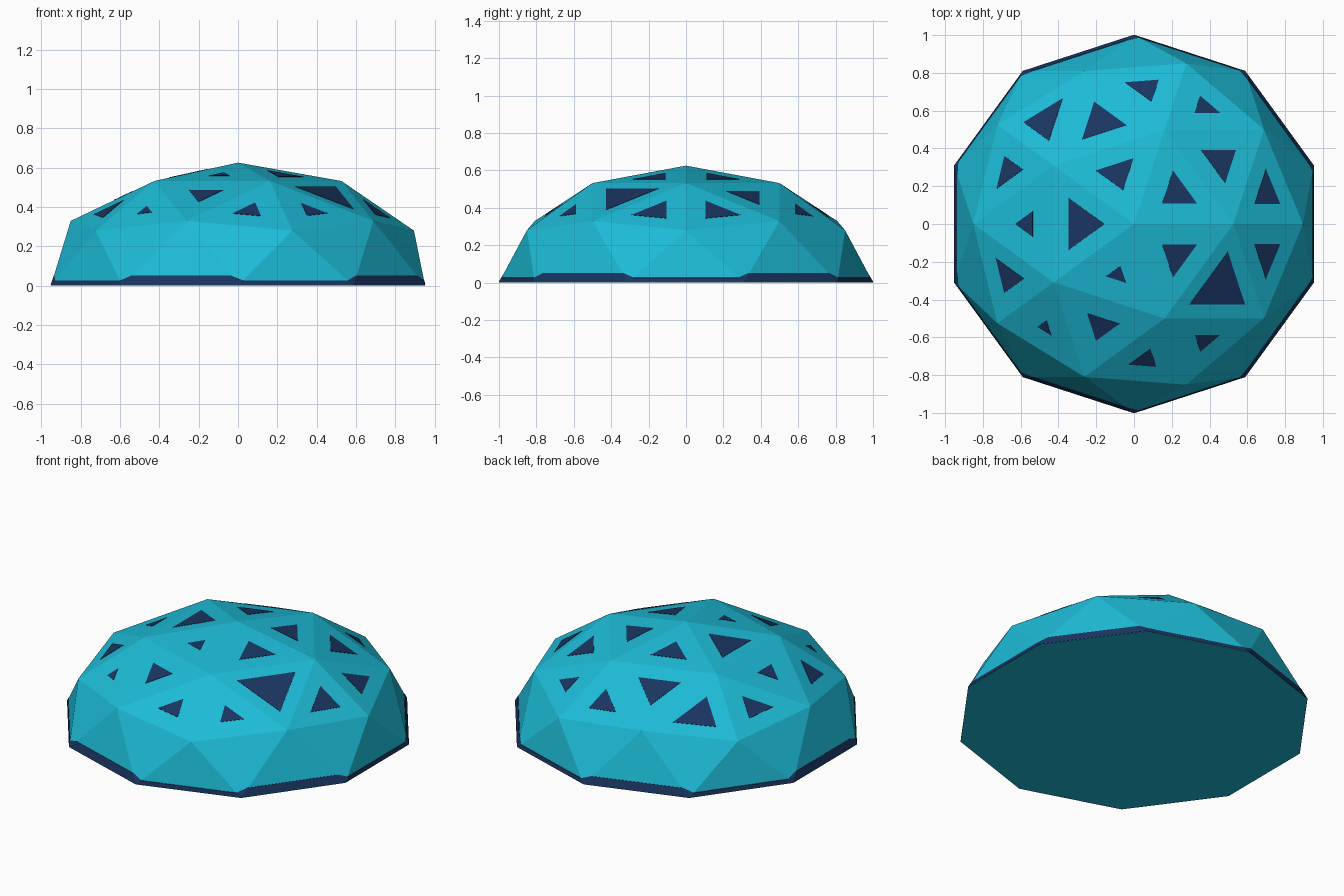
import bpy, bmesh, math
from mathutils import Vector

if "Cube" in bpy.data.objects:
    bpy.data.objects.remove(bpy.data.objects["Cube"])

HEIGHT = 0.625


def material(name, color):
    m = bpy.data.materials.new(name)
    m.diffuse_color = color
    m.use_nodes = True
    m.node_tree.nodes["Principled BSDF"].inputs["Base Color"].default_value = m.diffuse_color
    return m


teal = material("teal_shell", (0.012, 0.50, 0.68, 1))
navy = material("navy_trim", (0.010, 0.036, 0.12, 1))


def add_object(name, bm, mat):
    bmesh.ops.recalc_face_normals(bm, faces=bm.faces)
    mesh = bpy.data.meshes.new(name)
    bm.to_mesh(mesh)
    bm.free()
    mesh.materials.append(mat)
    obj = bpy.data.objects.new(name, mesh)
    bpy.context.collection.objects.link(obj)
    return obj


def polar(r, degrees, z):
    a = math.radians(degrees)
    return Vector((r * math.cos(a), r * math.sin(a), z * HEIGHT))


# Shell: upper half of a faceted sphere, flattened and closed below
bpy.ops.mesh.primitive_ico_sphere_add(subdivisions=2, radius=1)
source = bpy.context.object
bm = bmesh.new()
bm.from_mesh(source.data)
source_mesh = source.data
bpy.data.objects.remove(source)
bpy.data.meshes.remove(source_mesh)
low = [v for v in bm.verts if v.co.z < -0.01]
bmesh.ops.delete(bm, geom=low, context='VERTS')
rows = {"cap": [], "middle": [], "lower": []}
for f in bm.faces:
    c = f.calc_center_median()
    row = "cap" if c.z > 0.85 else "middle" if c.z > 0.68 else "lower" if c.z > 0.5 else None
    if row:
        angle = math.atan2(c.y, c.x) % math.tau
        rows[row].append((angle, [v.co * 1 for v in f.verts]))
bmesh.ops.scale(bm, vec=(1, 1, HEIGHT), verts=bm.verts)
bmesh.ops.contextual_create(bm, geom=[e for e in bm.edges if e.is_boundary])
add_object("dome_shell", bm, teal)

# Windows: a thin triangular panel centred on each upper facet,
# sizes listed counter-clockwise from +x
sizes = {
    "cap": [.35, .34, .45, .18, .35],
    "middle": [.35, .40, .22, .29, .56],
    "lower": [.37, .26, .33, .45, .33, .35, .16, .27, .25, .37],
}
bm = bmesh.new()
for row, scales in sizes.items():
    facets = sorted(rows[row], key=lambda item: item[0])
    for (_, corners), s in zip(facets, scales):
        pts = [Vector((p.x, p.y, p.z * HEIGHT)) for p in corners]
        mid = sum(pts, Vector()) / 3
        n = (pts[1] - pts[0]).cross(pts[2] - pts[0]).normalized()
        if n.z < 0:
            n = -n
        tri = [mid + (p - mid) * s for p in pts]
        inner = [bm.verts.new(p - n * 0.004) for p in tri]
        outer = [bm.verts.new(p + n * 0.002) for p in tri]
        bm.faces.new(inner)
        bm.faces.new(outer)
        for i in range(3):
            j = (i + 1) % 3
            bm.faces.new((inner[i], inner[j], outer[j], outer[i]))
add_object("window_panels", bm, navy)

# Rim: band around the foot, alternately tall and short along the ten sides
bm = bmesh.new()
for k in range(10):
    tall = k % 2 == 1
    apex = polar(0.851, 36 * k, 0.526) if tall else polar(0.894, 36 * k, 0.447)
    top = 0.05 if tall else 0.025
    bm.verts.new(polar(1.002, 36 * k + 18, 0) + Vector((0, 0, 0.002)))
    for side in (-18, 18):
        foot = polar(1, 36 * k + side, 0)
        p = foot.lerp(apex, top / apex.z)
        bm.verts.new((p.x * 1.002, p.y * 1.002, p.z))
bmesh.ops.convex_hull(bm, input=bm.verts)
add_object("base_rim", bm, navy)
